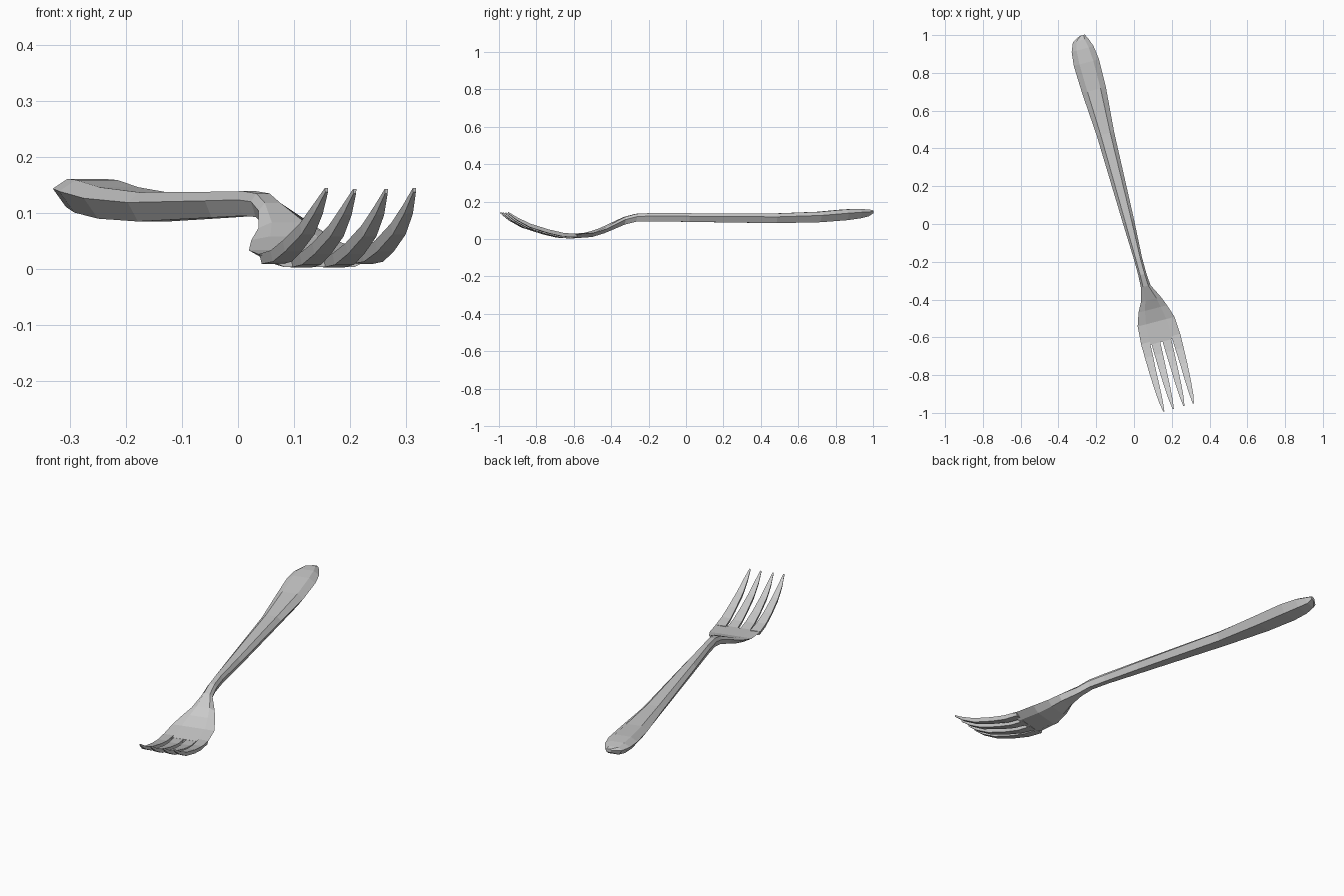
import bpy, bmesh, math
from mathutils import Matrix

if "Cube" in bpy.data.objects:
    bpy.data.objects.remove(bpy.data.objects["Cube"])

TURN = Matrix.Rotation(math.radians(14.7), 4, 'Z')   # fork lies diagonally
MID = -0.018                                         # centre line of the head


def loft(bm, stations, profile):
    """Skin a profile through stations (along, centre, half width, z, half thickness, edge lift)."""
    rings = []
    for v, c, hw, z, ht, lift in stations:
        rings.append([bm.verts.new(TURN @ Matrix.Translation(
            (c + a * hw, v, z + b * ht + lift * a * a)).translation)
            for a, b in profile])
    n = len(profile)
    for r0, r1 in zip(rings, rings[1:]):
        for i in range(n):
            j = (i + 1) % n
            bm.faces.new((r0[i], r0[j], r1[j], r1[i]))
    bm.faces.new(rings[0][::-1])
    bm.faces.new(rings[-1])


def finish(bm, name):
    bmesh.ops.recalc_face_normals(bm, faces=bm.faces)
    me = bpy.data.meshes.new(name)
    bm.to_mesh(me)
    bm.free()
    ob = bpy.data.objects.new(name, me)
    bpy.context.collection.objects.link(ob)
    return ob


# Handle, neck and head plate
body_profile = [(-1, .3), (-.55, 1), (.55, 1), (1, .3), (.6, -1), (-.6, -1)]
body = [
    (1.036, -.012, .014, .146, .008, 0),
    (1.012, -.027, .042, .140, .018, 0),
    (.965, -.028, .060, .136, .025, 0),
    (.89, -.027, .069, .130, .029, 0),
    (.74, -.025, .065, .118, .028, 0),
    (.50, -.025, .047, .111, .026, 0),
    (.02, -.025, .031, .115, .023, 0),
    (-.18, -.026, .022, .117, .022, 0),
    (-.27, -.025, .022, .114, .021, 0),
    (-.335, -.024, .026, .098, .020, 0),
    (-.41, -.015, .055, .066, .017, .002),
    (-.46, MID, .078, .043, .014, .005),
    (-.53, MID, .101, .019, .012, .011),
    (-.64, MID, .108, .009, .010, .013),
]
bm = bmesh.new()
loft(bm, body, body_profile)
finish(bm, "handle_and_head")

# Four curved, tapering tines
tine_profile = [(-1, 1), (1, 1), (.8, -1), (-.8, -1)]
# along, spread, half width, z, half thickness
tine = [
    (-.625, .083, .024, .011, .009),
    (-.70, .084, .022, .017, .010),
    (-.78, .085, .019, .036, .010),
    (-.88, .084, .015, .068, .010),
    (-.95, .083, .010, .104, .008),
    (-1.0, .081, .003, .139, .004),
]
bm = bmesh.new()
for k in (-1, -.36, .36, 1):
    lift = .007 * k * k
    loft(bm, [(v, MID + k * s, w, z + lift * (v + 1.15) / .5, t, 0)
              for v, s, w, z, t in tine], tine_profile)
finish(bm, "tines")
